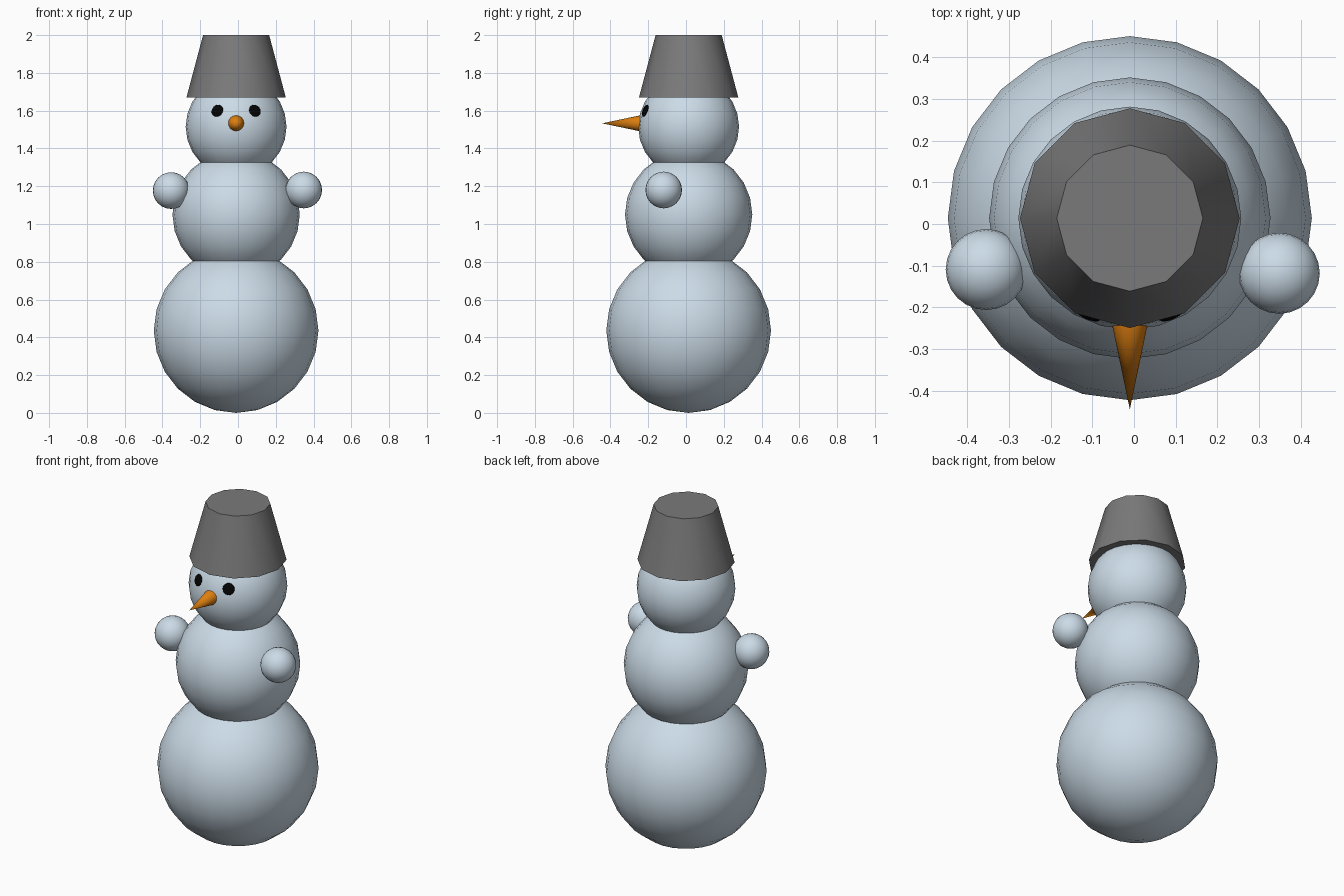
import bpy, math
from mathutils import Vector

if "Cube" in bpy.data.objects:
    bpy.data.objects.remove(bpy.data.objects["Cube"])

CX, CY = -0.01, 0.014   # axis of the snow body


def material(name, rgb):
    m = bpy.data.materials.new(name)
    m.diffuse_color = (*rgb, 1.0)
    m.use_nodes = True
    m.node_tree.nodes["Principled BSDF"].inputs["Base Color"].default_value = m.diffuse_color
    return m


SNOW = material("snow", (0.60, 0.71, 0.80))
GREY = material("bucket grey", (0.195, 0.195, 0.195))
ORANGE = material("carrot orange", (0.72, 0.21, 0.005))
BLACK = material("coal black", (0.001, 0.001, 0.001))


def finish(name, mat, angle):
    ob = bpy.context.object
    ob.name = name
    ob.data.materials.append(mat)
    bpy.ops.object.shade_smooth_by_angle(angle=math.radians(angle))
    return ob


def ball(name, loc, r, mat=SNOW, segs=24, rings=12):
    bpy.ops.mesh.primitive_uv_sphere_add(segments=segs, ring_count=rings, radius=r, location=loc)
    return finish(name, mat, 60)


def cone(name, loc, r1, r2, depth, sides, mat, rot=(0, 0, 0)):
    bpy.ops.mesh.primitive_cone_add(vertices=sides, radius1=r1, radius2=r2,
                                    depth=depth, location=loc, rotation=rot)
    return finish(name, mat, 40)


# Stacked snow balls
ball("lower_body", (CX, CY, 0.436), 0.436)
ball("upper_body", (CX, CY, 1.05), 0.337)
HEAD, HEAD_R = Vector((CX, CY, 1.515)), 0.267
ball("head", HEAD, HEAD_R)

# Hands
ball("left_hand", (-0.354, -0.109, 1.177), 0.097)
ball("right_hand", (0.348, -0.118, 1.18), 0.097)

# Bucket hat, closed underneath
cone("bucket_hat", (CX, CY, 1.835), 0.263, 0.175, 0.33, 12, GREY)

# Carrot nose, pointing to the front
cone("carrot_nose", (CX, -0.339, 1.533), 0.044, 0.0, 0.21, 16, ORANGE, (math.pi / 2, 0, 0))

# Coal eyes, flattened against the head
for side, name in ((-1, "left_eye"), (1, "right_eye")):
    n = Vector((side * 0.1, -0.231, 0.085)).normalized()
    eye = ball(name, HEAD + n * HEAD_R * 0.99, 0.033, BLACK, 16, 8)
    eye.scale = (1, 1, 0.25)
    eye.rotation_euler = n.to_track_quat('Z', 'Y').to_euler()
